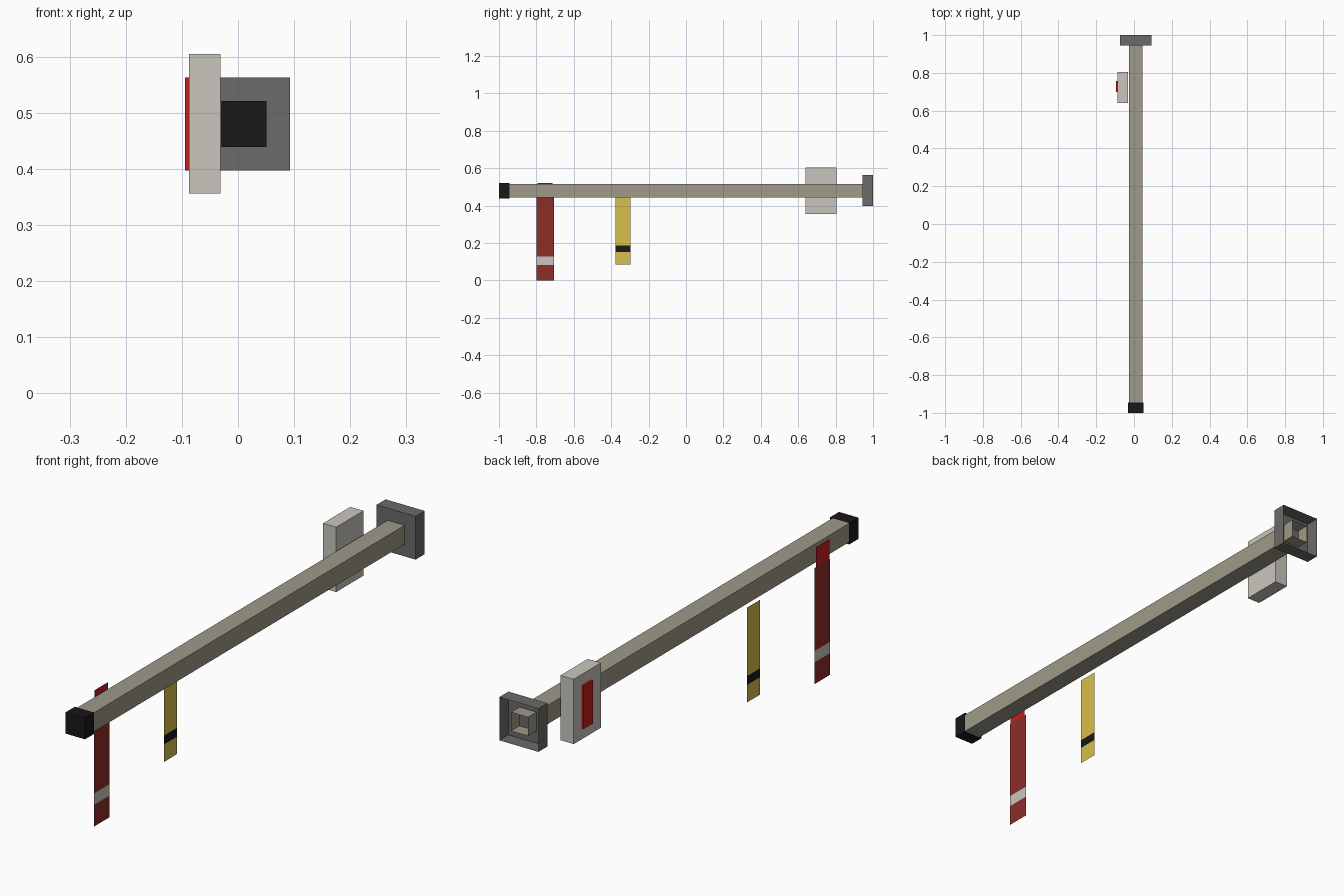
import bpy, bmesh

if "Cube" in bpy.data.objects:
    bpy.data.objects.remove(bpy.data.objects["Cube"])

CX, CZ = 0.0095, 0.48          # axis of the pole


def material(name, rgb):
    # display colour (0-255) converted to linear
    m = bpy.data.materials.new(name)
    m.diffuse_color = [(c / 255) ** 2.2 for c in rgb] + [1]
    m.use_nodes = True
    m.node_tree.nodes["Principled BSDF"].inputs["Base Color"].default_value = m.diffuse_color
    return m


TAN = material("tan", (157, 152, 135))
GREY = material("dark_grey", (106, 106, 104))
BLACK = material("black", (30, 30, 32))
WHITE = material("off_white", (200, 197, 188))
RED = material("red", (192, 36, 34))
MAROON = material("maroon", (140, 50, 44))
YELLOW = material("yellow", (214, 190, 75))


def finish(bm, name, mats):
    me = bpy.data.meshes.new(name)
    bm.to_mesh(me)
    bm.free()
    for m in mats:
        me.materials.append(m)
    ob = bpy.data.objects.new(name, me)
    bpy.context.collection.objects.link(ob)
    return ob


def box(name, x, y, z, mat, open_ends=()):
    # box from ranges; open_ends lists the y directions left open
    bm = bmesh.new()
    bmesh.ops.create_cube(bm, size=1)
    for v in bm.verts:
        v.co = [r[0] + (c + 0.5) * (r[1] - r[0]) for c, r in zip(v.co, (x, y, z))]
    gone = [f for f in bm.faces if any(f.normal.y * s > 0.9 for s in open_ends)]
    bmesh.ops.delete(bm, geom=gone, context='FACES')
    return finish(bm, name, [mat])


def square(name, half, y0, y1, mat, open_ends):
    return box(name, (CX - half, CX + half), (y0, y1), (CZ - half, CZ + half), mat, open_ends)


def strip(name, x, y, levels, mats):
    # flat hanging strip, one colour per band between z levels
    bm = bmesh.new()
    rows = [[bm.verts.new((x, yy, z)) for yy in y] for z in levels]
    for i, (a, b) in enumerate(zip(rows, rows[1:])):
        bm.faces.new((a[0], a[1], b[1], b[0])).material_index = i
    return finish(bm, name, mats)


# hollow square pole with an open cap at each end
square("pole", 0.036, -0.995, 0.996, TAN, (-1, 1))
square("rear_flange", 0.083, 0.945, 1.0, GREY, (1,))
square("front_cap", 0.041, -1.0, -0.945, BLACK, (1,))

# side box with its red plate
box("side_box", (-0.087, -0.031), (0.64, 0.805), (0.356, 0.605), WHITE)
box("side_box_plate", (-0.0945, -0.08), (0.70, 0.756), (0.397, 0.563), RED)

# hanging ribbons
strip("red_ribbon", -0.052, (-0.80, -0.705), (0, 0.083, 0.127, 0.445), [MAROON, WHITE, MAROON])
strip("red_ribbon_tab", -0.052, (-0.795, -0.714), (0.445, 0.522), [RED])
strip("yellow_ribbon", -0.052, (-0.376, -0.296), (0.086, 0.153, 0.187, 0.45), [YELLOW, BLACK, YELLOW])
